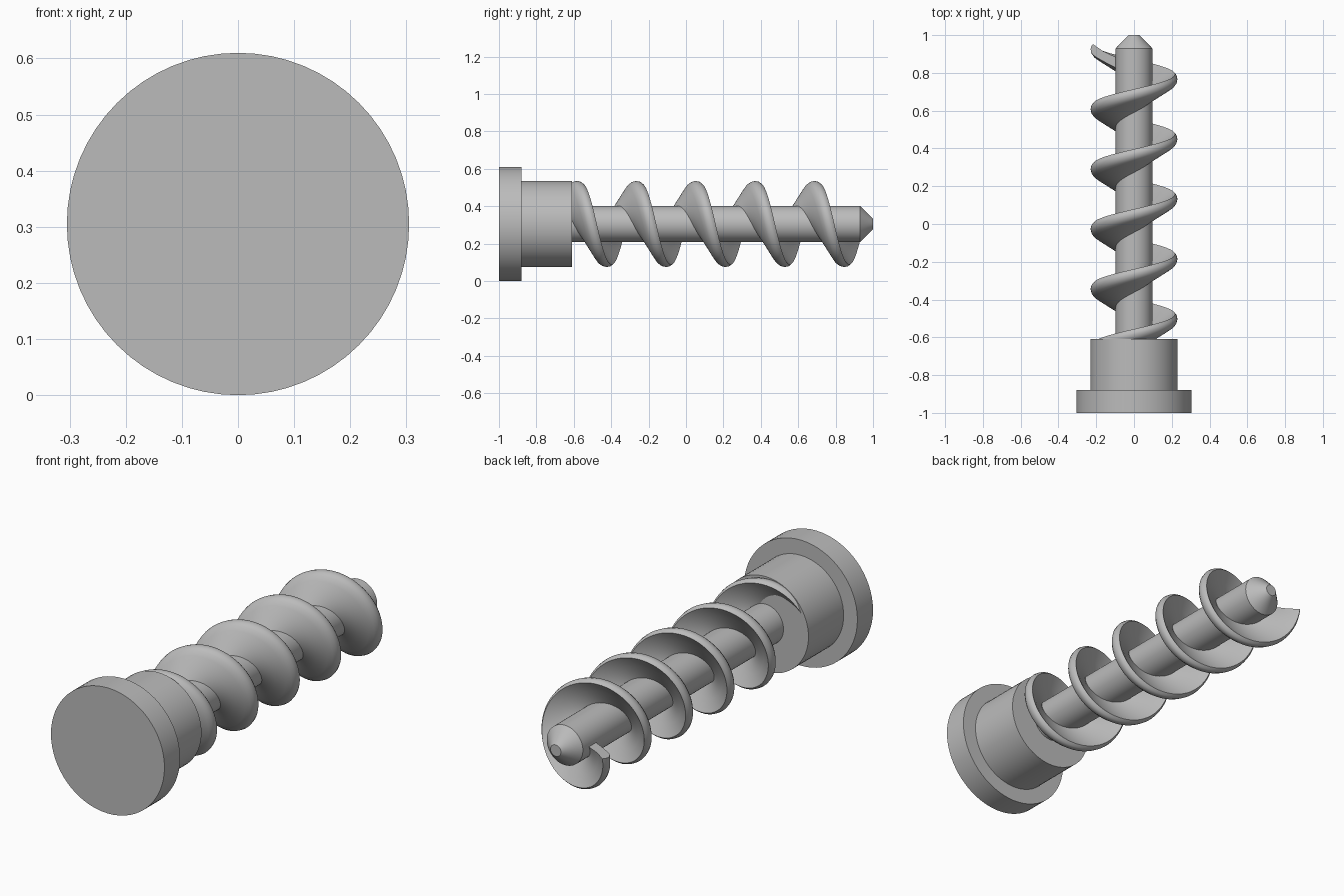
import bpy, bmesh
from math import sin, cos, pi, radians

if "Cube" in bpy.data.objects:
    bpy.data.objects.remove(bpy.data.objects["Cube"])

AXIS_Z = 0.305      # height of the screw axis
PITCH = 0.3175
TURNS = 5
STEPS = 64          # segments per revolution

steel = bpy.data.materials.new("grey")
steel.use_nodes = True
grey = (0.5, 0.5, 0.5, 1)
steel.diffuse_color = grey
steel.node_tree.nodes["Principled BSDF"].inputs["Base Color"].default_value = grey


def ring(bm, profile, angle, shift=0):
    """Place a (radius, y) profile at an angle, measured from the top toward +x."""
    return [bm.verts.new((r * sin(angle), y + shift, AXIS_Z + r * cos(angle)))
            for r, y in profile]


def finish(name, bm, sharp=35):
    bmesh.ops.recalc_face_normals(bm, faces=bm.faces)
    mesh = bpy.data.meshes.new(name)
    bm.to_mesh(mesh)
    bm.free()
    mesh.materials.append(steel)
    obj = bpy.data.objects.new(name, mesh)
    bpy.context.collection.objects.link(obj)
    bpy.ops.object.select_all(action='DESELECT')
    obj.select_set(True)
    bpy.context.view_layer.objects.active = obj
    bpy.ops.object.shade_smooth_by_angle(angle=radians(sharp))
    return obj


def turned(name, profile):
    """Solid of revolution with flat ends."""
    bm = bmesh.new()
    rings = [ring(bm, profile, 2 * pi * i / STEPS) for i in range(STEPS)]
    for a, b in zip(rings, rings[1:] + rings[:1]):
        for j in range(len(profile) - 1):
            bm.faces.new((a[j], b[j], b[j + 1], a[j + 1]))
    bm.faces.new([r[0] for r in rings])
    bm.faces.new([r[-1] for r in rings])
    return finish(name, bm)


# Head, collar and pointed shaft
turned("head_and_collar", [(0.305, -1), (0.305, -0.88), (0.231, -0.88), (0.231, -0.61)])
turned("shaft", [(0.097, -0.63), (0.097, 0.93), (0.028, 1)])

# Spiral blade: cupped section with a rounded outer rim, swept along the helix
section = [(0.08, 0.822), (0.10, 0.83), (0.15, 0.855), (0.195, 0.88), (0.215, 0.893),
           (0.226, 0.908), (0.23, 0.925), (0.227, 0.94), (0.217, 0.952),
           (0.164, 0.915), (0.10, 0.885), (0.08, 0.875)]
bm = bmesh.new()
count = TURNS * STEPS
rings = [ring(bm, section, -pi / 2 + 2 * pi * i / STEPS, (i - count) * PITCH / STEPS)
         for i in range(count + 1)]
for a, b in zip(rings, rings[1:]):
    for j in range(len(section)):
        k = (j + 1) % len(section)
        bm.faces.new((a[j], b[j], b[k], a[k]))
bm.faces.new(rings[0])
bm.faces.new(rings[-1])
finish("spiral_blade", bm, 40)
